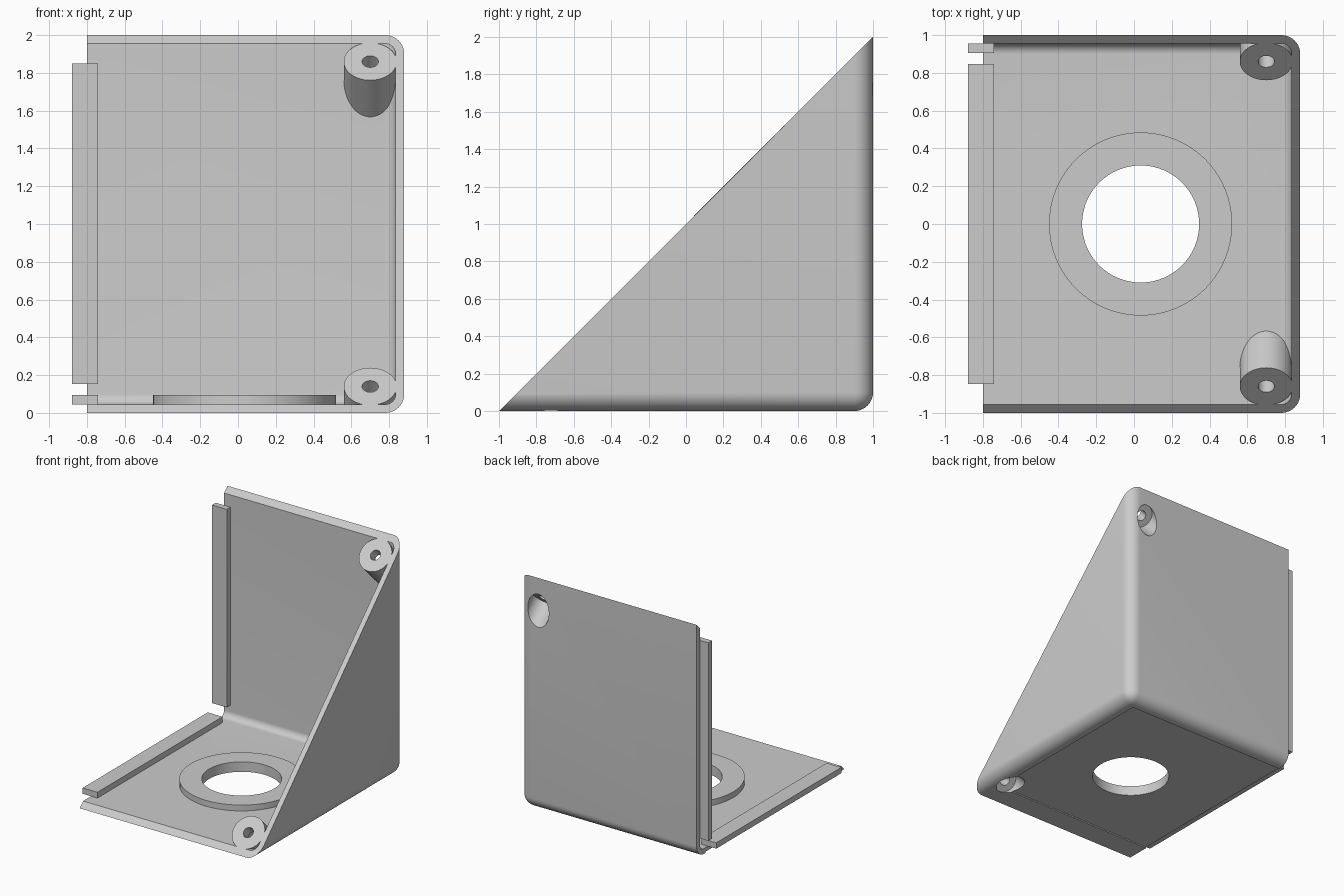
import bpy
import bmesh
from math import radians
from mathutils import Vector, Matrix

cube = bpy.data.objects.get("Cube")
if cube:
    bpy.data.objects.remove(cube, do_unlink=True)

grey = bpy.data.materials.new("plain_grey")
grey.use_nodes = True
colour = (0.6, 0.6, 0.6, 1)
grey.diffuse_color = colour
grey.node_tree.nodes["Principled BSDF"].inputs["Base Color"].default_value = colour

WALL = 0.045
TILT = Matrix.Rotation(radians(45), 4, "X")   # turns z to the normal of the slanted cut
NORMAL = TILT @ Vector((0, 0, 1))


def make_object(name, bm):
    mesh = bpy.data.meshes.new(name)
    bmesh.ops.recalc_face_normals(bm, faces=bm.faces)
    bm.to_mesh(mesh)
    bm.free()
    mesh.materials.append(grey)
    obj = bpy.data.objects.new(name, mesh)
    bpy.context.collection.objects.link(obj)
    return obj


def box(name, low, high, radius=0, turn=Matrix()):
    """Box between two corners; a radius rounds the edges at the right, back, bottom corner."""
    low, high = Vector(low), Vector(high)
    bm = bmesh.new()
    bmesh.ops.create_cube(bm, size=1)
    for v in bm.verts:
        v.co = Vector(b if c > 0 else a for a, b, c in zip(low, high, v.co))
    if radius:
        corner = Vector((high.x, high.y, low.z))
        edges = [e for e in bm.edges if any((v.co - corner).length < 1e-4 for v in e.verts)]
        bmesh.ops.bevel(bm, geom=edges, offset=radius, segments=10, profile=0.5, affect="EDGES")
    bm.transform(turn)
    return make_object(name, bm)


def cylinder(name, centre, radius, start, end, turn=Matrix()):
    """Cylinder along the turned z axis, from start to end measured from centre."""
    bm = bmesh.new()
    place = Matrix.Translation(centre) @ turn @ Matrix.Translation((0, 0, (start + end) / 2))
    bmesh.ops.create_cone(bm, cap_ends=True, segments=64, radius1=radius, radius2=radius,
                          depth=end - start, matrix=place)
    return make_object(name, bm)


def carve(target, cutter):
    """Subtract cutter from target and discard the cutter."""
    mod = target.modifiers.new("carve", "BOOLEAN")
    mod.operation = "DIFFERENCE"
    mod.solver = "EXACT"
    mod.object = cutter
    graph = bpy.context.evaluated_depsgraph_get()
    mesh = bpy.data.meshes.new_from_object(target.evaluated_get(graph))
    target.modifiers.clear()
    target.data = mesh
    bpy.data.objects.remove(cutter, do_unlink=True)


# Shell blank, and the cavity with the raised parts left standing in it
shell = box("corner_shell", (-0.8, -1.3, 0), (0.88, 1, 2.3), 0.1)
cavity = box("cavity", (-1.2, -1.6, WALL), (0.88 - WALL, 1 - WALL, 2.6), 0.055)
ring_centre = Vector((0.035, 0, 0))
bosses = [Vector((0.7, 0.86, 1.86)), Vector((0.7, -0.86, 0.14))]
carve(cavity, cylinder("ring", ring_centre, 0.485, -0.2, 0.095))
for spot in bosses:
    carve(cavity, cylinder("boss", spot, 0.14, -0.6, 0.3, TILT))
carve(shell, cavity)

# Round opening, shallow recess underneath, screw holes with head recesses
carve(shell, cylinder("opening", ring_centre, 0.31, -0.3, 0.3))
carve(shell, box("recess", (-1, -0.8, -0.2), (0.75, 0.88, 0.01)))
for spot in bosses:
    carve(shell, cylinder("screw_hole", spot, 0.043, -0.5, 0.5, TILT))
    carve(shell, cylinder("head_recess", spot, 0.1, -0.6, -0.09, TILT))

# Slanted cut from the front bottom edge to the back top edge
slant = Matrix.Translation((0, 0, 1)) @ TILT
carve(shell, box("slant", (-3, -3, 0), (3, 3, 4), 0, slant))

# Joining tabs along the open side
floor_tab = box("floor_tab", (-0.88, -0.847, WALL), (-0.74, 0.847, 0.095))
back_tab = box("back_tab", (-0.88, 0.905, 0.153), (-0.74, 1 - WALL, 1.85))

# Smooth the curved surfaces, keep the edges sharp
bpy.ops.object.select_all(action="DESELECT")
shell.select_set(True)
bpy.context.view_layer.objects.active = shell
bpy.ops.object.shade_smooth_by_angle(angle=radians(30))
